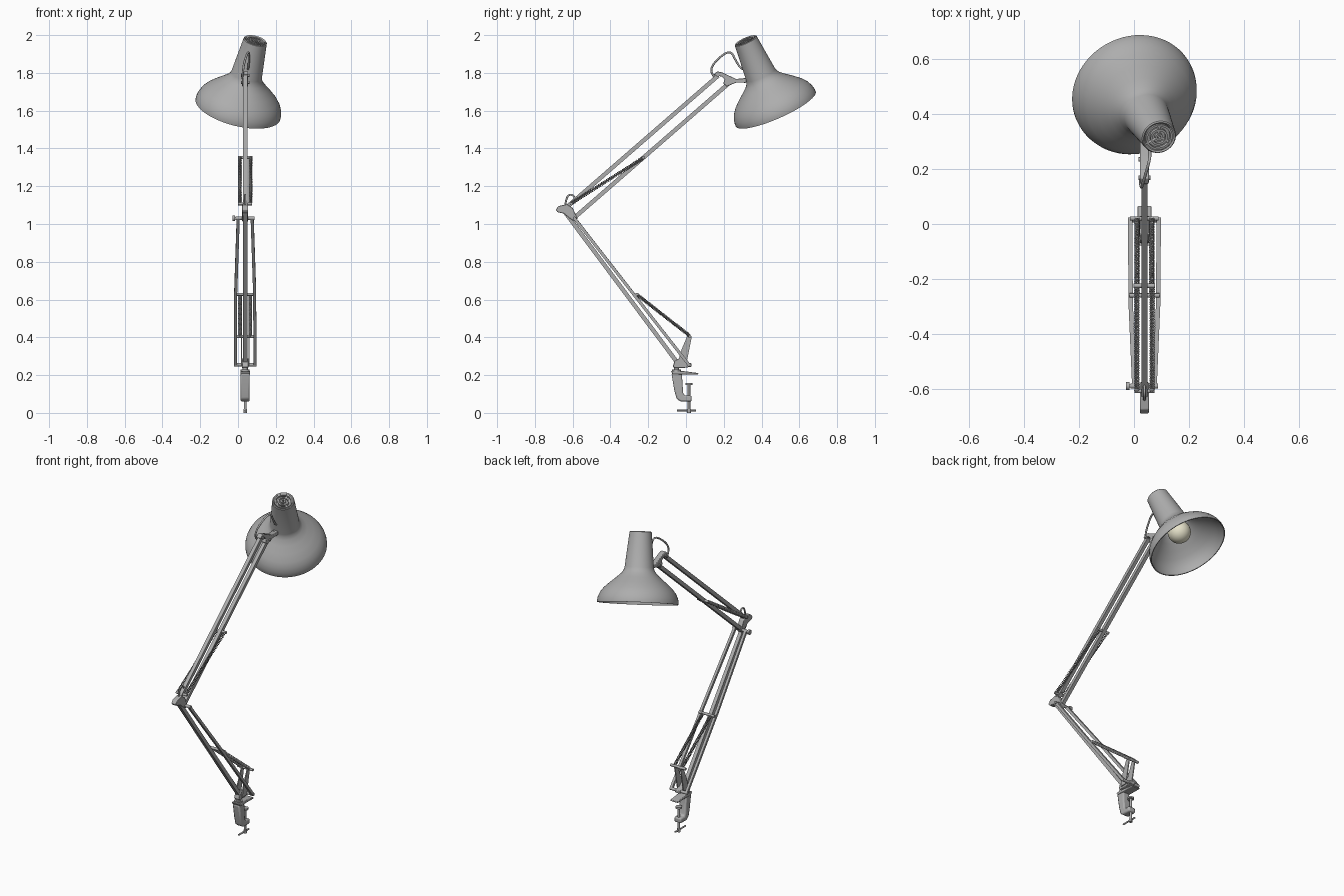
import bpy, bmesh, math
from mathutils import Vector, Matrix

cube = bpy.data.objects.get("Cube")
if cube:
    bpy.data.objects.remove(cube)


def material(name, rgb, rough):
    m = bpy.data.materials.new(name)
    m.use_nodes = True
    m.diffuse_color = (*rgb, 1)
    node = m.node_tree.nodes["Principled BSDF"]
    node.inputs["Base Color"].default_value = (*rgb, 1)
    node.inputs["Roughness"].default_value = rough
    return m


GREY = material("satin_grey", (0.42, 0.42, 0.42), 0.5)
CREAM = material("warm_cream", (0.80, 0.77, 0.60), 0.4)
CX = 0.038  # plane of the arm


def at(y, z, dx=0.0):
    return Vector((CX + dx, y, z))


def finish(name, bm, mat=GREY, matrix=None):
    if matrix:
        bm.transform(matrix)
    bmesh.ops.recalc_face_normals(bm, faces=bm.faces)
    mesh = bpy.data.meshes.new(name)
    bm.to_mesh(mesh)
    bm.free()
    mesh.materials.append(mat)
    ob = bpy.data.objects.new(name, mesh)
    bpy.context.collection.objects.link(ob)
    bpy.ops.object.select_all(action='DESELECT')
    ob.select_set(True)
    bpy.context.view_layer.objects.active = ob
    bpy.ops.object.shade_smooth_by_angle(angle=math.radians(35))
    return ob


def along(p, q):
    return Matrix.Translation((p + q) / 2) @ (q - p).to_track_quat('Z', 'Y').to_matrix().to_4x4()


def rod(name, p, q, r, sides=12):
    bm = bmesh.new()
    bmesh.ops.create_cone(bm, cap_ends=True, segments=sides, radius1=r, radius2=r,
                          depth=(q - p).length)
    return finish(name, bm, GREY, along(p, q))


def bar(name, p, q, w=0.022):
    bm = bmesh.new()
    bmesh.ops.create_cube(bm, size=1)
    bmesh.ops.scale(bm, vec=(w, w, (q - p).length), verts=bm.verts)
    return finish(name, bm, GREY, along(p, q))


def plate(name, outline, width, dx=0.0, bevel=0.003):
    """Side outline in (y, z) extruded across x."""
    bm = bmesh.new()
    face = bm.faces.new([bm.verts.new(at(y, z, dx - width / 2)) for y, z in outline])
    new = bmesh.ops.extrude_face_region(bm, geom=[face])["geom"]
    bmesh.ops.translate(bm, vec=(width, 0, 0),
                        verts=[v for v in new if isinstance(v, bmesh.types.BMVert)])
    ob = finish(name, bm)
    if bevel:
        mod = ob.modifiers.new("soft_edges", 'BEVEL')
        mod.width, mod.segments = bevel, 2
    return ob


def lathe(name, profile, matrix, mat=GREY, steps=64):
    bm = bmesh.new()
    verts = [bm.verts.new((r, 0, t)) for r, t in profile]
    edges = [bm.edges.new(pair) for pair in zip(verts, verts[1:])]
    bmesh.ops.spin(bm, geom=verts + edges, axis=(0, 0, 1), cent=(0, 0, 0),
                   angle=math.tau, steps=steps, use_duplicate=False)
    bmesh.ops.remove_doubles(bm, verts=bm.verts, dist=1e-5)
    return finish(name, bm, mat, matrix)


def wire(name, points, r, kind='POLY'):
    cu = bpy.data.curves.new(name, 'CURVE')
    cu.dimensions = '3D'
    cu.bevel_depth, cu.bevel_resolution, cu.use_fill_caps = r, 2, True
    cu.resolution_u = 8
    sp = cu.splines.new(kind)
    sp.points.add(len(points) - 1)
    for p, co in zip(sp.points, points):
        p.co = (*co, 1)
    if kind == 'NURBS':
        sp.use_endpoint_u, sp.order_u = True, 3
    cu.materials.append(GREY)
    ob = bpy.data.objects.new(name, cu)
    bpy.context.collection.objects.link(ob)
    return ob


def spring(name, p, q, r=0.0075, turns=45):
    m = (q - p).to_track_quat('Z', 'Y').to_matrix()
    n = turns * 10
    coil = [p + (q - p) * (i / n) + m @ Vector((r * math.cos(i * math.tau / 10),
            r * math.sin(i * math.tau / 10), 0)) for i in range(n + 1)]
    wire(name, coil, 0.0028).data.bevel_resolution = 1


def cross_pin(name, y, z, half, r=0.008):
    rod(name, at(y, z, -half), at(y, z, half), r)


# Shade: one hollow lathe shell, tilted along its axis
top, rim = Vector((0.092, 0.315, 1.973)), Vector((0, 0.475, 1.61))
axis = (rim - top).normalized()
SHADE = Matrix.Translation(top) @ axis.to_track_quat('Z', 'Y').to_matrix().to_4x4()
outer = [(0.059, 0), (0.063, 0.004), (0.083, 0.205), (0.088, 0.220), (0.099, 0.237),
         (0.125, 0.261), (0.160, 0.290), (0.195, 0.322), (0.215, 0.348),
         (0.227, 0.375), (0.231, 0.395), (0.231, 0.408)]
inner = [(max(r - 0.006, 0.05), t + 0.004) for r, t in reversed(outer[:-1])]
lathe("lamp_shade", outer + [(0.226, 0.408)] + inner + outer[:1], SHADE)

# Vented cap: floor, concentric rings and spokes
lathe("cap_floor", [(0, 0.014), (0.058, 0.014), (0.058, 0.02), (0, 0.02)], SHADE)
for i, (a, b) in enumerate([(0.006, 0.014), (0.024, 0.032), (0.042, 0.050)]):
    lathe(f"cap_ring_{i + 1}", [(a, 0.016), (a, 0.001), (b, 0.001), (b, 0.016), (a, 0.016)],
          SHADE, steps=40)
for i in range(3):
    a = i * math.tau / 3
    d = Vector((math.cos(a), math.sin(a), 0))
    z = Vector((0, 0, 0.009))
    bar(f"cap_spoke_{i + 1}", SHADE @ (d * 0.012 + z), SHADE @ (d * 0.059 + z), 0.009)

# Socket and bulb
lathe("bulb_socket", [(0, 0.02), (0.036, 0.02), (0.036, 0.2), (0.028, 0.235), (0, 0.235)], SHADE)
bm = bmesh.new()
bmesh.ops.create_uvsphere(bm, u_segments=32, v_segments=20, radius=0.066)
finish("bulb", bm, CREAM, SHADE @ Matrix.Translation((0, 0, 0.29)))

# Upper arm: two parallel bars
bar("upper_arm_top_bar", at(-0.63, 1.09), at(0.17, 1.785))
bar("upper_arm_bottom_bar", at(-0.595, 1.03), at(0.235, 1.752))

# Lower arm: central bar with a pair of splayed bars
bar("lower_arm_centre_bar", at(-0.65, 1.075), at(-0.045, 0.265))
for side, s in (("right", -1), ("left", 1)):
    foot, mid, head = at(0.015, 0.255, s * 0.052), at(-0.29, 0.645, s * 0.05), at(-0.59, 1.03, s * 0.037)
    bar(f"lower_arm_{side}_bar_low", foot, mid, 0.016)
    bar(f"lower_arm_{side}_bar_high", mid, head, 0.016)
    # Tension springs and base levers
    spring(f"upper_spring_{side}", at(-0.605, 1.11, s * 0.028), at(-0.225, 1.352, s * 0.028))
    spring(f"lower_spring_{side}", at(-0.258, 0.625, s * 0.027), at(0.02, 0.408, s * 0.027))
    plate(f"base_lever_{side}", [(-0.045, 0.25), (0.0, 0.25), (0.03, 0.40), (0.02, 0.416),
                                 (0.007, 0.408), (-0.03, 0.32)], 0.006, s * 0.02, 0)

cross_pin("upper_spring_top_pin", -0.225, 1.352, 0.039)
cross_pin("upper_spring_bottom_pin", -0.608, 1.107, 0.037)
cross_pin("lower_spring_top_pin", -0.26, 0.628, 0.054)
cross_pin("lower_spring_bottom_pin", 0.02, 0.405, 0.052)
cross_pin("elbow_pin", -0.59, 1.03, 0.05, 0.009)
cross_pin("base_pin", 0.015, 0.255, 0.06, 0.009)

# Tightening knob on the elbow
rod("elbow_knob", at(-0.59, 1.03, -0.068), at(-0.59, 1.03, -0.055), 0.015, 16)
rod("elbow_knob_stem", at(-0.59, 1.03, -0.06), at(-0.59, 1.03, -0.04), 0.006)

# Brackets at elbow, head and base
plate("elbow_bracket", [(-0.69, 1.075), (-0.675, 1.095), (-0.63, 1.105), (-0.60, 1.085),
                        (-0.575, 1.03), (-0.59, 1.013), (-0.615, 1.03), (-0.645, 1.055),
                        (-0.68, 1.062)], 0.032)
plate("head_bracket", [(0.145, 1.79), (0.165, 1.808), (0.19, 1.803), (0.265, 1.768),
                       (0.32, 1.772), (0.32, 1.748), (0.265, 1.748), (0.215, 1.728),
                       (0.197, 1.745), (0.205, 1.765), (0.19, 1.78)], 0.032)
rod("shade_pivot", at(0.305, 1.76), at(0.36, 1.765), 0.013)
cross_pin("head_top_pin", 0.168, 1.787, 0.022)
cross_pin("head_bottom_pin", 0.235, 1.75, 0.022)
plate("base_bracket", [(-0.07, 0.245), (-0.06, 0.275), (-0.035, 0.29), (-0.01, 0.27),
                       (0.03, 0.262), (0.03, 0.245), (-0.01, 0.238), (-0.06, 0.238)], 0.034)
rod("base_post", at(-0.05, 0.20), at(-0.05, 0.26), 0.014)
rod("base_collar", at(-0.05, 0.218), at(-0.05, 0.23), 0.024, 24)

# Desk clamp with screw and turning handle
plate("clamp_top_jaw", [(-0.08, 0.222), (-0.07, 0.205), (0.065, 0.203), (0.065, 0.211),
                        (-0.02, 0.222)], 0.052)
plate("clamp_body", [(-0.077, 0.21), (-0.022, 0.21), (-0.015, 0.105), (-0.008, 0.092),
                     (0.03, 0.092), (0.03, 0.06), (-0.03, 0.06), (-0.05, 0.075),
                     (-0.062, 0.12)], 0.048, bevel=0.008)
rod("clamp_screw", at(0.016, 0.004), at(0.016, 0.15), 0.007)
rod("clamp_pad", at(0.016, 0.148), at(0.016, 0.158), 0.019, 24)
rod("clamp_handle", at(-0.048, 0.012), at(0.052, 0.012), 0.005)
rod("screw_tip", at(0.016, 0), at(0.016, 0.02), 0.01)

# Power cable loops at head and elbow
wire("head_cable", [at(0.16, 1.77, -0.015), at(0.125, 1.80, -0.013), at(0.15, 1.86, -0.005),
                    at(0.235, 1.925, 0.02), at(0.265, 1.86, 0.02), at(0.30, 1.81, 0.015),
                    at(0.37, 1.81, 0.01)], 0.0055, 'NURBS')
wire("elbow_cable", [at(-0.64, 1.09), at(-0.635, 1.14), at(-0.61, 1.16), at(-0.585, 1.14),
                     at(-0.59, 1.11)], 0.005, 'NURBS')
